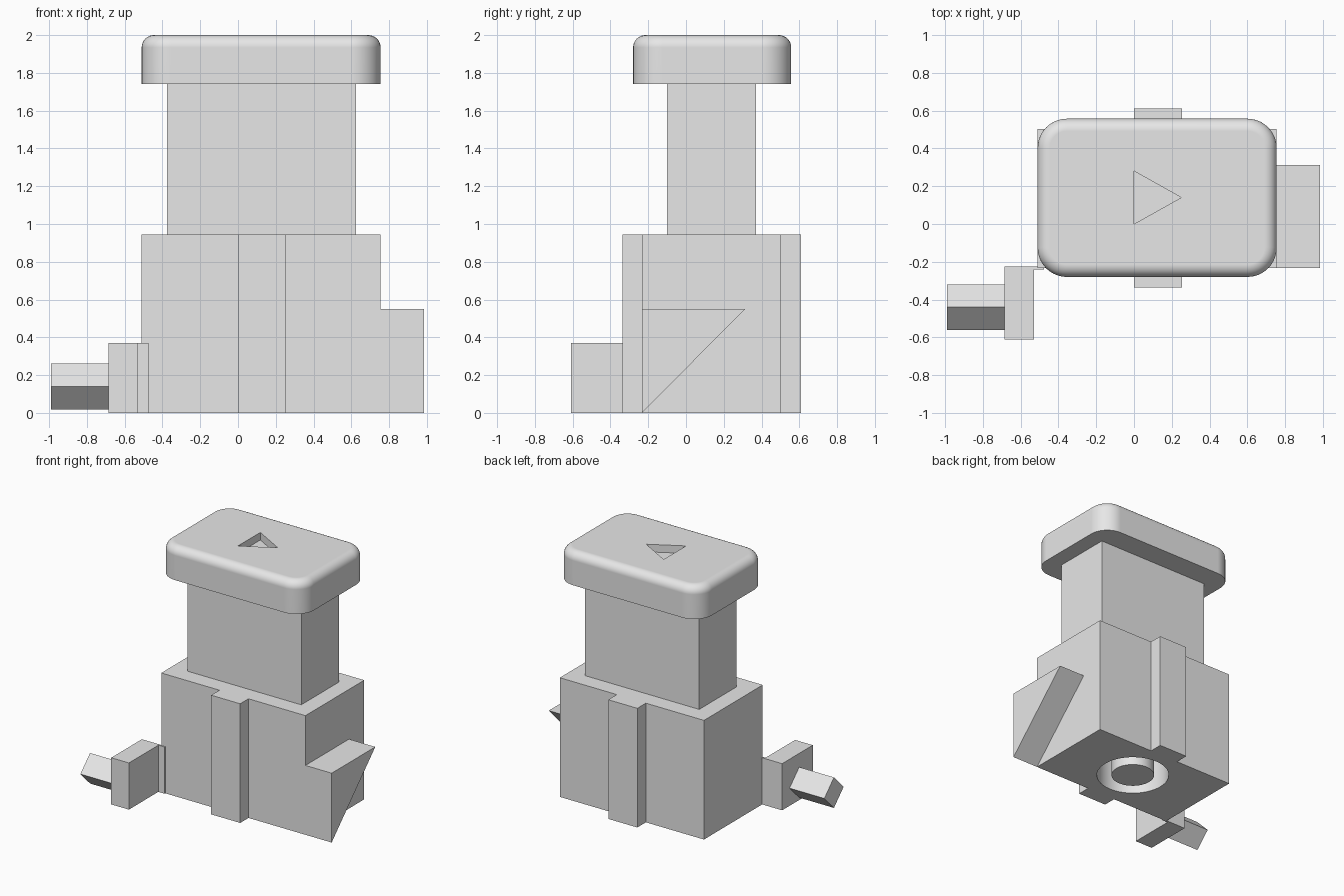
import bpy
import bmesh
import math

default = bpy.data.objects.get("Cube")
if default:
    bpy.data.objects.remove(default, do_unlink=True)

grey = bpy.data.materials.new("light_grey")
grey.use_nodes = True
GREY = (0.8, 0.8, 0.8, 1)
grey.diffuse_color = GREY
grey.node_tree.nodes["Principled BSDF"].inputs["Base Color"].default_value = GREY


def finish(name, bm):
    """Turn a bmesh into a named grey object."""
    bmesh.ops.recalc_face_normals(bm, faces=bm.faces)
    mesh = bpy.data.meshes.new(name)
    bm.to_mesh(mesh)
    bm.free()
    mesh.materials.append(grey)
    obj = bpy.data.objects.new(name, mesh)
    bpy.context.collection.objects.link(obj)
    return obj


def prism(name, outline, lo, hi, axis="z"):
    """Extrude an outline along z (points are x, y) or x (points are y, z)."""
    bm = bmesh.new()

    def place(a, b):
        return (a, b, lo) if axis == "z" else (lo, a, b)
    face = bm.faces.new([bm.verts.new(place(a, b)) for a, b in outline])
    new = bmesh.ops.extrude_face_region(bm, geom=[face])["geom"]
    step = (0, 0, hi - lo) if axis == "z" else (hi - lo, 0, 0)
    verts = [v for v in new if isinstance(v, bmesh.types.BMVert)]
    bmesh.ops.translate(bm, verts=verts, vec=step)
    return finish(name, bm)


def rect(x0, x1, y0, y1):
    return [(x0, y0), (x1, y0), (x1, y1), (x0, y1)]


def circle(cx, cy, r, n=48):
    turn = math.tau / n
    return [(cx + r * math.cos(i * turn), cy + r * math.sin(i * turn)) for i in range(n)]


def activate(obj):
    bpy.ops.object.select_all(action="DESELECT")
    obj.select_set(True)
    bpy.context.view_layer.objects.active = obj


def cut(obj, cutter):
    mod = obj.modifiers.new("cut", "BOOLEAN")
    mod.operation = "DIFFERENCE"
    mod.solver = "EXACT"
    mod.object = cutter
    activate(obj)
    bpy.ops.object.modifier_apply(modifier=mod.name)
    bpy.data.objects.remove(cutter, do_unlink=True)


def smooth(obj):
    activate(obj)
    bpy.ops.object.shade_smooth_by_angle(angle=math.radians(35))
    weighted = obj.modifiers.new("flat_faces", "WEIGHTED_NORMAL")
    weighted.keep_sharp = True


# Body with a full-height rib on the front and the back
L, R, F, B = -0.51, 0.755, -0.233, 0.503
RIB_L, RIB_R, RIB_F, RIB_B = 0.0, 0.255, -0.337, 0.61
BODY_TOP = 0.945
body = prism("body", [
    (L, F), (RIB_L, F), (RIB_L, RIB_F), (RIB_R, RIB_F), (RIB_R, F), (R, F),
    (R, B), (RIB_R, B), (RIB_R, RIB_B), (RIB_L, RIB_B), (RIB_L, B), (L, B)],
    0, BODY_TOP)

# Round socket with a centre post in the underside
MID = (0.125, 0.135)
SOCKET_TOP = 0.4
cut(body, prism("socket_cutter", circle(*MID, 0.27), -0.1, SOCKET_TOP))
smooth(body)
smooth(prism("socket_post", circle(*MID, 0.16), 0, SOCKET_TOP + 0.01))

# Neck
CAP_BOTTOM = 1.74
prism("neck", rect(-0.375, 0.625, -0.1, 0.37), BODY_TOP, CAP_BOTTOM)

# Cap with rounded corners and a rounded top rim
cap = prism("cap", rect(L, R, -0.28, 0.557), CAP_BOTTOM, 2)
bm = bmesh.new()
bm.from_mesh(cap.data)
upright = [e for e in bm.edges if abs(e.verts[0].co.z - e.verts[1].co.z) > 0.1]
bmesh.ops.bevel(bm, geom=upright, offset=0.155, segments=10, profile=0.5, affect="EDGES")
rim = [e for e in bm.edges if all(v.co.z > 1.99 for v in e.verts)]
bmesh.ops.bevel(bm, geom=rim, offset=0.065, segments=8, profile=0.5, affect="EDGES")
bm.to_mesh(cap.data)
bm.free()

# Triangular recess in the cap
cut(cap, prism("recess_cutter", [(0, 0), (0.25, 0.14), (0, 0.28)], 1.94, 2.1))
smooth(cap)

# Wedge on the side of the body
prism("side_wedge", [(F, 0), (0.313, 0.55), (F, 0.55)], R, 0.985, "x")

# Arm: thin link, upright block and diamond-section peg
ARM_TOP = 0.37
prism("arm_link", rect(-0.53, -0.475, -0.241, -0.226), 0, ARM_TOP)
prism("arm_block", rect(-0.685, -0.53, -0.61, -0.226), 0, ARM_TOP)
prism("arm_peg", circle(-0.44, 0.14, 0.121, 4), -0.99, -0.685, "x")
